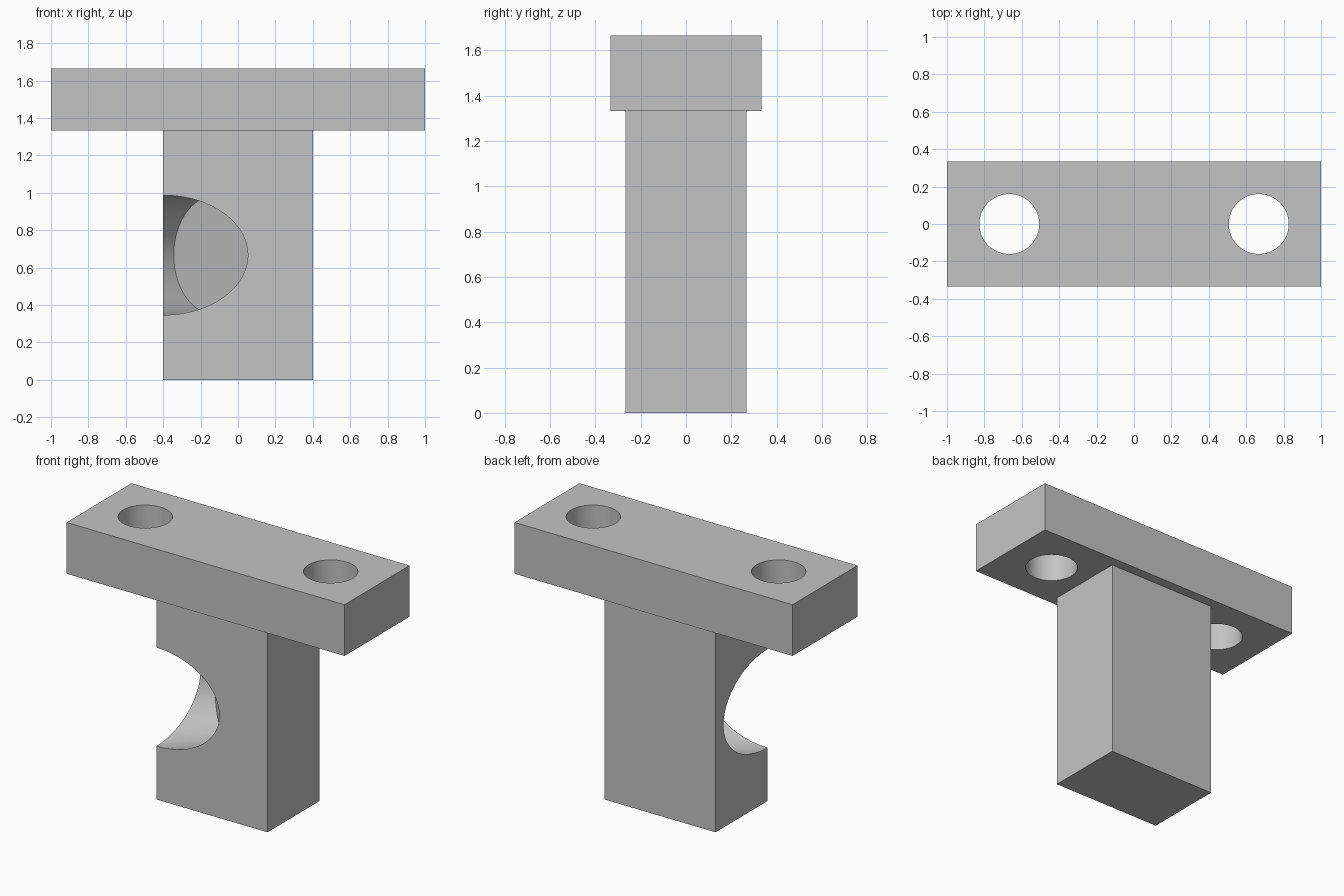
import bpy
import math
from mathutils import Vector

cube = bpy.data.objects.get("Cube")
if cube:
    bpy.data.objects.remove(cube, do_unlink=True)

# Material
GREY = (0.55, 0.55, 0.55, 1.0)
grey = bpy.data.materials.new("plain_grey")
grey.use_nodes = True
grey.diffuse_color = GREY
bsdf = next(n for n in grey.node_tree.nodes if n.type == 'BSDF_PRINCIPLED')
bsdf.inputs["Base Color"].default_value = GREY


def block(name, size, bottom):
    """Box centred on x and y, standing at the given height."""
    bpy.ops.mesh.primitive_cube_add(size=1, location=(0, 0, bottom + size[2] / 2))
    ob = bpy.context.object
    ob.name = name
    ob.scale = size
    bpy.ops.object.transform_apply(location=True, rotation=True, scale=True)
    ob.data.materials.append(grey)
    return ob


def cylinder(name, radius, start, end):
    """Round solid running between two points."""
    start, end = Vector(start), Vector(end)
    axis = end - start
    bpy.ops.mesh.primitive_cylinder_add(
        vertices=128, radius=radius, depth=axis.length, location=(start + end) / 2,
        rotation=axis.to_track_quat('Z', 'Y').to_euler())
    ob = bpy.context.object
    ob.name = name
    ob.data.materials.append(grey)
    return ob


def combine(target, tool, operation):
    """Apply a boolean and remove the used-up tool."""
    tool.hide_render = True
    mod = target.modifiers.new(operation.lower(), 'BOOLEAN')
    mod.operation = operation
    mod.solver = 'EXACT'
    mod.object = tool
    bpy.ops.object.select_all(action='DESELECT')
    bpy.context.view_layer.objects.active = target
    target.select_set(True)
    bpy.ops.object.modifier_apply(modifier=mod.name)
    bpy.data.objects.remove(tool, do_unlink=True)


STEM_X, STEM_Y = 0.4, 0.267
PLATE_BOTTOM, PLATE_THICK = 1.333, 0.333

# Top plate fused with the stem, which is sunk into it
bracket = block("t_bracket", (2, 0.667, PLATE_THICK), PLATE_BOTTOM)
stem = block("stem", (2 * STEM_X, 2 * STEM_Y, PLATE_BOTTOM + 0.15), 0)
combine(bracket, stem, 'UNION')

# Vertical bolt holes near both ends of the plate
for side in (-1, 1):
    x = side * 0.667
    hole = cylinder("bolt_hole", 0.16, (x, 0, 1.2), (x, 0, 1.8))
    combine(bracket, hole, 'DIFFERENCE')

# Flat-bottomed round pocket bored diagonally into one front corner
corner = Vector((-STEM_X, -STEM_Y, 0.667))
inward = Vector((1, 1, 0)).normalized()
pocket = cylinder("corner_pocket", 0.32, corner - inward * 0.8, corner + inward * 0.4)
combine(bracket, pocket, 'DIFFERENCE')

# Smooth bores, crisp edges
bpy.ops.object.shade_smooth_by_angle(angle=math.radians(20))
